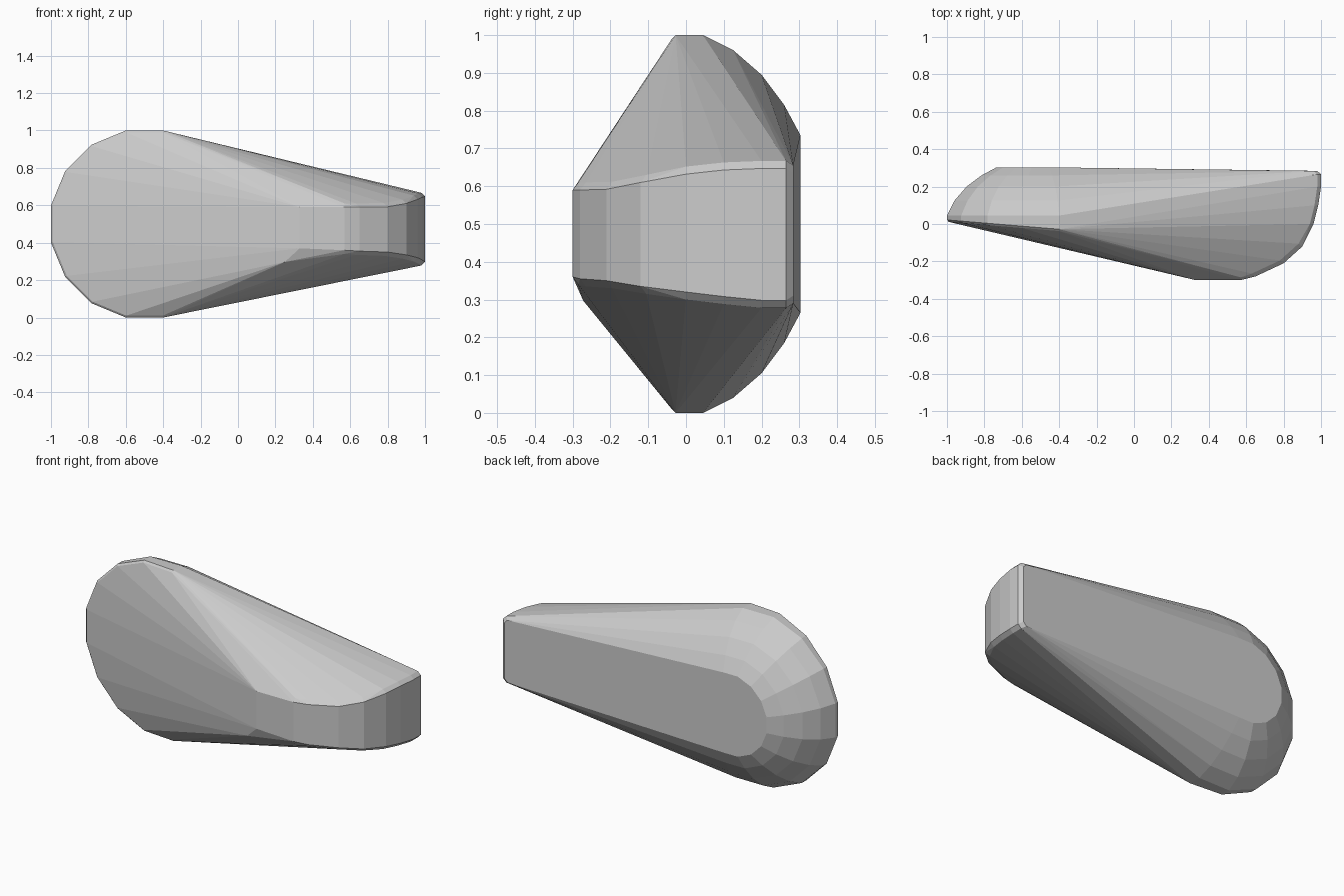
import bpy, bmesh
from math import cos, sin, pi, radians

cube = bpy.data.objects.get("Cube")
if cube:
    bpy.data.objects.remove(cube)

grey = bpy.data.materials.new("light grey")
grey.use_nodes = True
colour = (0.6, 0.6, 0.6, 1)
grey.diffuse_color = colour
grey.node_tree.nodes["Principled BSDF"].inputs["Base Color"].default_value = colour

CX, CZ = -0.5, 0.5
SIDES = 16
points = []


def ring(apothem, y, skew=0.0):
    """Round cross-section of the wide end; skew leans it forward along x."""
    r = apothem / cos(pi / SIDES)
    for i in range(SIDES):
        a = 2 * pi * (i + 0.5) / SIDES
        x = CX + r * cos(a)
        points.append((x, y - skew * (x + 1), CZ + r * sin(a)))


# Wide end: thin leaning rim, then a dome down to the flat back
ring(0.49, 0.012, 0.083)
ring(0.5, 0.022, 0.083)
for apothem, y in [(0.5, 0.045), (0.46, 0.125), (0.395, 0.2), (0.315, 0.26), (0.235, 0.303)]:
    ring(apothem, y)

# Narrow end: curved nose as columns of x, y, low z, high z
nose = [
    (0.33, -0.30, 0.35, 0.61), (0.57, -0.30, 0.34, 0.61),
    (0.65, -0.28, 0.335, 0.61), (0.80, -0.21, 0.33, 0.612),
    (0.90, -0.12, 0.315, 0.63), (0.96, 0.0, 0.30, 0.652),
    (0.985, 0.10, 0.288, 0.663), (1.0, 0.20, 0.278, 0.667),
    (1.0, 0.265, 0.278, 0.667), (0.98, 0.284, 0.29, 0.655),
]
for x, y, low, high in nose:
    points += [(x, y, low + 0.02, ), (x, y, high - 0.02)]
    # softened top and bottom edges
    inner_x, inner_y = x - 0.02 * (x > 0.6), y + (0.015 if y < 0 else 0)
    points += [(inner_x, inner_y, low), (inner_x, inner_y, high)]
points.append((0.25, -0.272, 0.297))

# Wrap one convex skin around both ends
bm = bmesh.new()
for p in points:
    bm.verts.new(p)
result = bmesh.ops.convex_hull(bm, input=bm.verts[:])
loose = {v for v in result["geom_interior"] + result["geom_unused"]
         if isinstance(v, bmesh.types.BMVert)}
bmesh.ops.delete(bm, geom=list(loose), context="VERTS")
bmesh.ops.dissolve_limit(bm, angle_limit=radians(1), verts=bm.verts[:], edges=bm.edges[:])
bmesh.ops.recalc_face_normals(bm, faces=bm.faces[:])

mesh = bpy.data.meshes.new("tapered_body")
bm.to_mesh(mesh)
bm.free()
mesh.materials.append(grey)
body = bpy.data.objects.new("tapered_body", mesh)
bpy.context.collection.objects.link(body)
